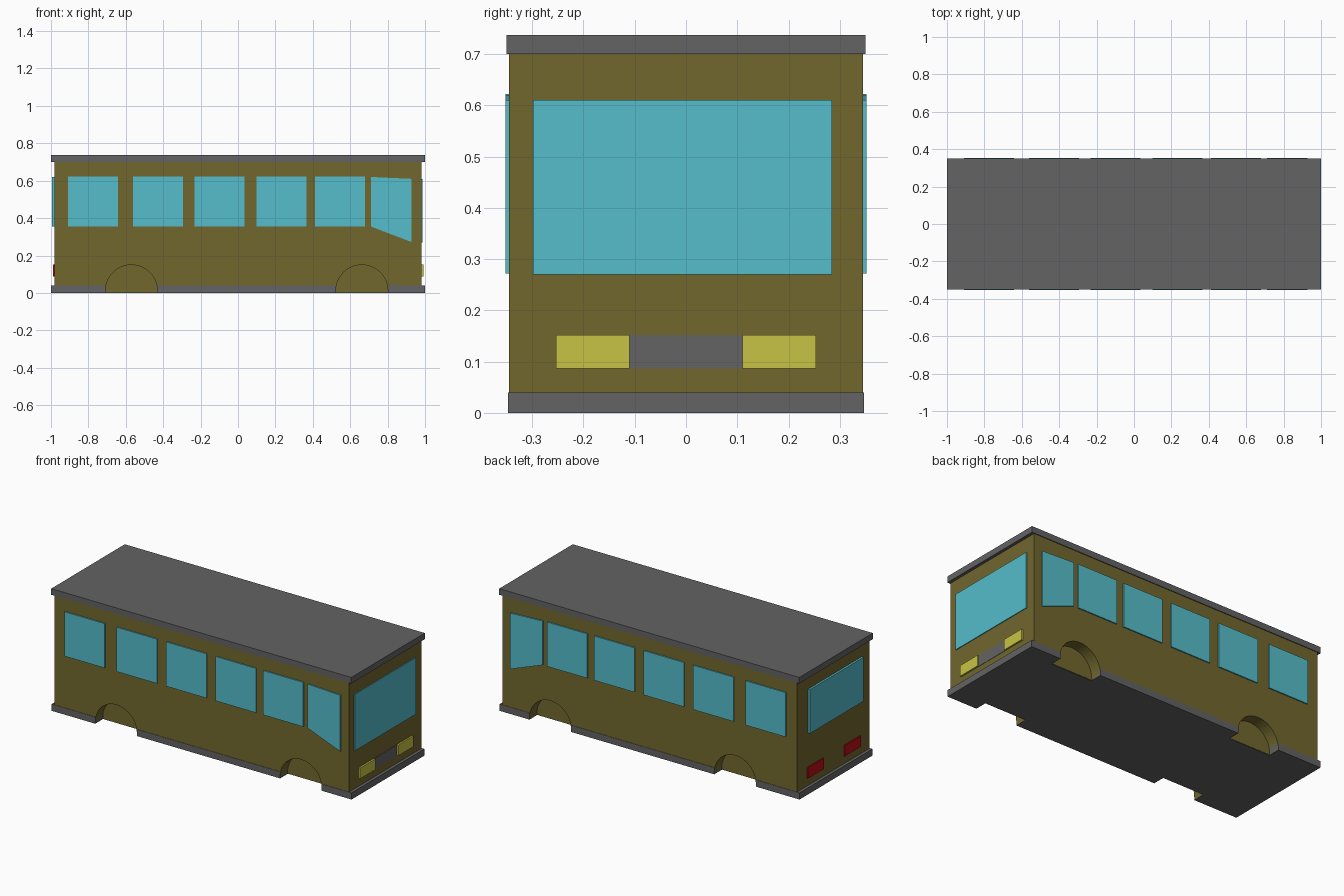
import bpy
import math

if "Cube" in bpy.data.objects:
    bpy.data.objects.remove(bpy.data.objects["Cube"])


def material(name, rgb):
    m = bpy.data.materials.new(name)
    m.diffuse_color = (*rgb, 1)
    m.use_nodes = True
    m.node_tree.nodes["Principled BSDF"].inputs["Base Color"].default_value = m.diffuse_color
    return m


OLIVE = material("olive_paint", (0.165, 0.136, 0.027))
GLASS = material("glass", (0.09, 0.51, 0.60))
YELLOW = material("headlight_yellow", (0.58, 0.55, 0.06))
RED = material("tail_light_red", (0.50, 0.005, 0.007))
DARK = material("dark_grey", (0.125, 0.125, 0.125))


def box(name, x, y, z, mat=None):
    """Box from (min, max) ranges on each axis."""
    bpy.ops.mesh.primitive_cube_add(size=1)
    o = bpy.context.object
    o.name = name
    o.location = [(a + b) / 2 for a, b in (x, y, z)]
    o.scale = [b - a for a, b in (x, y, z)]
    bpy.ops.object.transform_apply(location=True, rotation=False, scale=True)
    if mat:
        o.data.materials.append(mat)
    return o


def side_panel(name, outline, y0, y1, mat):
    """Extrude an (x, z) outline between two y planes."""
    n = len(outline)
    verts = [(x, y, z) for y in (min(y0, y1), max(y0, y1)) for x, z in outline]
    faces = [tuple(range(n)), tuple(range(2 * n - 1, n - 1, -1))]
    faces += [((i + 1) % n, i, n + i, n + (i + 1) % n) for i in range(n)]
    me = bpy.data.meshes.new(name)
    me.from_pydata(verts, [], faces)
    o = bpy.data.objects.new(name, me)
    bpy.context.collection.objects.link(o)
    me.materials.append(mat)


def cut_arches(target, inner_y, mat):
    """Carve the four wheel arches, leaving a wall at |y| = inner_y."""
    for x in (-0.57, 0.662):
        for s in (-1, 1):
            bpy.ops.mesh.primitive_cylinder_add(
                vertices=64, radius=0.139, depth=0.2,
                location=(x, s * (inner_y + 0.1), 0.011),
                rotation=(math.pi / 2, 0, 0))
            cutter = bpy.context.object
            cutter.name = "arch_cutter"
            cutter.hide_render = True
            cutter.data.materials.append(mat)
            bpy.context.view_layer.objects.active = target
            mod = target.modifiers.new("arch", 'BOOLEAN')
            mod.operation = 'DIFFERENCE'
            mod.solver = 'EXACT'
            mod.object = cutter
            bpy.ops.object.modifier_apply(modifier=mod.name)
            bpy.data.objects.remove(cutter)


# Main shell
body = box("body", (-0.982, 0.982), (-0.345, 0.345), (0.002, 0.71), OLIVE)
roof = box("roof", (-1, 1), (-0.35, 0.35), (0.70, 0.737), DARK)
skirt = box("skirt", (-1, 1), (-0.347, 0.347), (0, 0.04), DARK)
cut_arches(body, 0.275, OLIVE)
cut_arches(skirt, 0.273, DARK)

# Side windows, both sides
starts = (-0.91, -0.562, -0.232, 0.098, 0.412)
windows = [[(x, 0.355), (x + 0.268, 0.355), (x + 0.268, 0.622), (x, 0.622)]
           for x in starts]
windows.append([(0.71, 0.355), (0.928, 0.272), (0.928, 0.61), (0.71, 0.62)])
for side, s in (("near", -1), ("far", 1)):
    for i, outline in enumerate(windows):
        side_panel(f"{side}_window_{i + 1}", outline, s * 0.34, s * 0.352, GLASS)

# Windscreen and rear window
box("windscreen", (0.97, 0.987), (-0.298, 0.285), (0.27, 0.61), GLASS)
box("rear_window", (-0.994, -0.97), (-0.272, 0.24), (0.355, 0.62), GLASS)

# Lights and grille
box("grille", (0.97, 0.984), (-0.111, 0.111), (0.087, 0.152), DARK)
for side, s in (("near", -1), ("far", 1)):
    y = sorted((s * 0.11, s * 0.254))
    box(f"{side}_headlight", (0.97, 0.992), y, (0.087, 0.152), YELLOW)
    y = sorted((s * 0.1, s * 0.252))
    box(f"{side}_tail_light", (-0.989, -0.97), y, (0.087, 0.152), RED)
